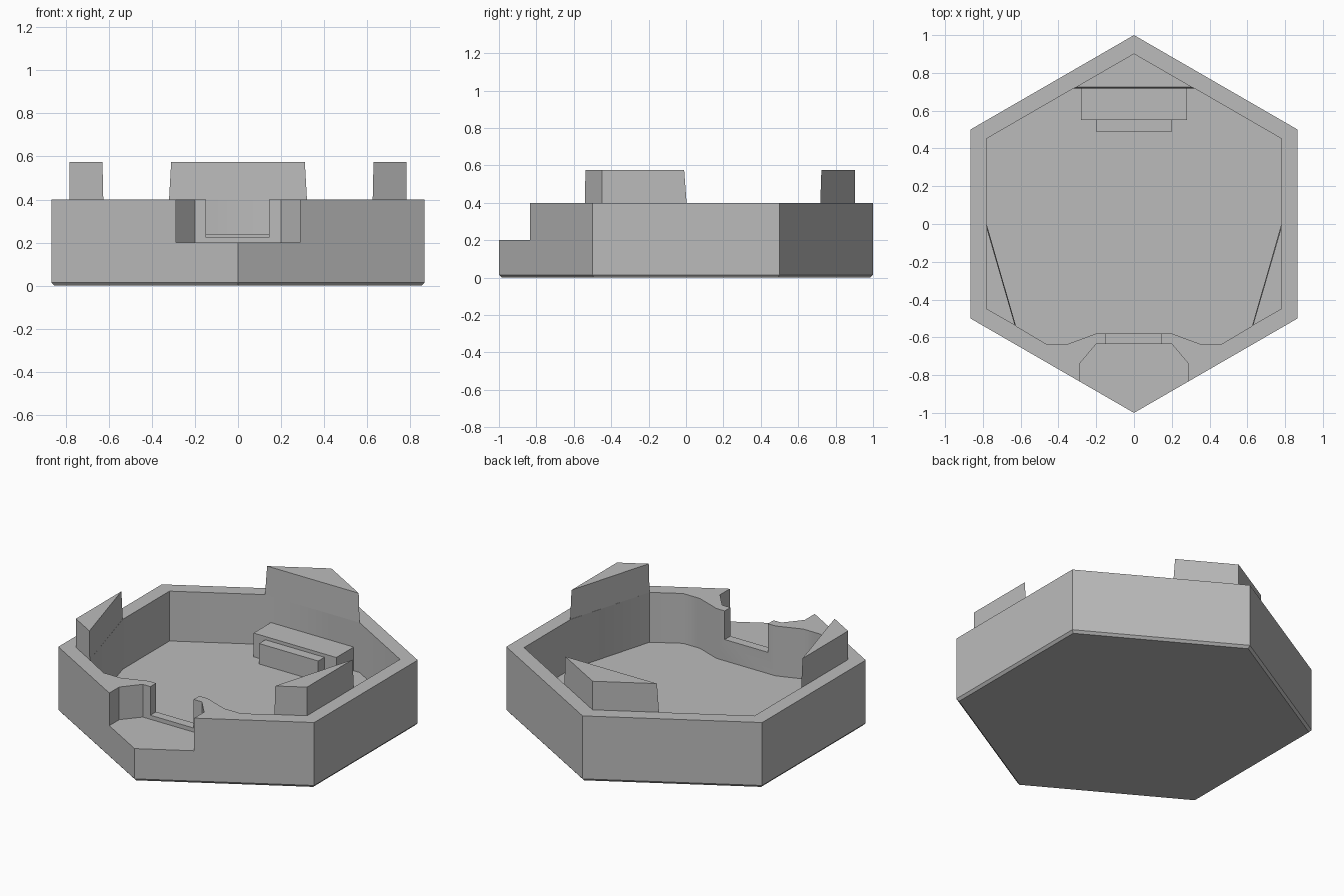
import bpy, bmesh, math

if "Cube" in bpy.data.objects:
    bpy.data.objects.remove(bpy.data.objects["Cube"])

RIM, FLOOR, TAB_TOP = 0.40, 0.095, 0.575

grey = bpy.data.materials.new("plain grey")
grey.diffuse_color = (0.5, 0.5, 0.5, 1)
grey.use_nodes = True
grey.node_tree.nodes["Principled BSDF"].inputs["Base Color"].default_value = grey.diffuse_color


def loft(name, rings):
    """Closed solid through rings of (outline, z), all with equal point counts."""
    bm = bmesh.new()
    loops = [[bm.verts.new((x, y, z)) for x, y in pts] for pts, z in rings]
    n = len(loops[0])
    bm.faces.new(loops[0][::-1])
    bm.faces.new(loops[-1])
    for a, b in zip(loops, loops[1:]):
        for i in range(n):
            j = (i + 1) % n
            bm.faces.new((a[i], a[j], b[j], b[i]))
    bmesh.ops.recalc_face_normals(bm, faces=bm.faces)
    mesh = bpy.data.meshes.new(name)
    bm.to_mesh(mesh)
    bm.free()
    mesh.materials.append(grey)
    obj = bpy.data.objects.new(name, mesh)
    bpy.context.collection.objects.link(obj)
    return obj


def prism(name, pts, z0, z1):
    return loft(name, [(pts, z0), (pts, z1)])


def rect(x0, x1, y0, y1):
    return [(x0, y0), (x1, y0), (x1, y1), (x0, y1)]


def hexagon(r):
    return [(r * math.sin(i * math.pi / 3), -r * math.cos(i * math.pi / 3)) for i in range(6)]


def mirrored(half):
    """Complete a right-hand half outline (front to back) across x = 0."""
    return half + [(-x, y) for x, y in reversed(half)]


def select(obj):
    bpy.ops.object.select_all(action='DESELECT')
    obj.select_set(True)
    bpy.context.view_layer.objects.active = obj


def cut(obj, cutter):
    mod = obj.modifiers.new("cut", 'BOOLEAN')
    mod.operation = 'DIFFERENCE'
    mod.solver = 'EXACT'
    mod.object = cutter
    select(obj)
    bpy.ops.object.modifier_apply(modifier=mod.name)
    bpy.data.objects.remove(cutter, do_unlink=True)


# Hexagonal tray with a small bevel under the bottom edge
tray = loft("tray", [(hexagon(0.985), 0), (hexagon(1.0), 0.015), (hexagon(1.0), RIM)])

# Cavity: the three filled corners and the thickened front wall shape its outline
cavity = mirrored([(0.20, -0.58), (0.35, -0.635), (0.465, -0.635), (0.625, -0.54),
                   (0.78, 0.0), (0.78, 0.452), (0.32, 0.718)])
cut(tray, prism("cavity_cutter", cavity, FLOOR, 1))

# Open pocket in the front corner
pocket = mirrored([(0.287, -1.2), (0.287, -0.738), (0.20, -0.635)])
cut(tray, prism("pocket_cutter", pocket, 0.20, 1))

# Slot from the pocket into the cavity
cut(tray, prism("slot_cutter", rect(-0.148, 0.144, -0.70, -0.50), 0.225, 1))

# Locating tabs on the rim, slightly tapered on the inner face
parts = [tray]
parts.append(loft("back_tab", [
    ([(0.32, 0.718), (0, 0.903), (-0.32, 0.718)], RIM),
    ([(0.31, 0.724), (0, 0.903), (-0.31, 0.724)], TAB_TOP)]))
for side, s in (("left", -1), ("right", 1)):
    low = [(s * 0.625, -0.54), (s * 0.782, -0.45), (s * 0.782, 0.003)]
    top = [(s * 0.629, -0.538), (s * 0.782, -0.45), (s * 0.782, -0.01)]
    parts.append(loft(side + "_tab", [(low, RIM), (top, TAB_TOP)]))

# Stepped block standing on the floor against the back wall
parts.append(prism("back_block", rect(-0.28, 0.28, 0.55, 0.72), FLOOR, 0.24))
parts.append(prism("block_step", rect(-0.20, 0.20, 0.49, 0.55), FLOOR, 0.22))

for p in parts:
    select(p)
    bpy.ops.object.shade_smooth_by_angle(angle=math.radians(31))
